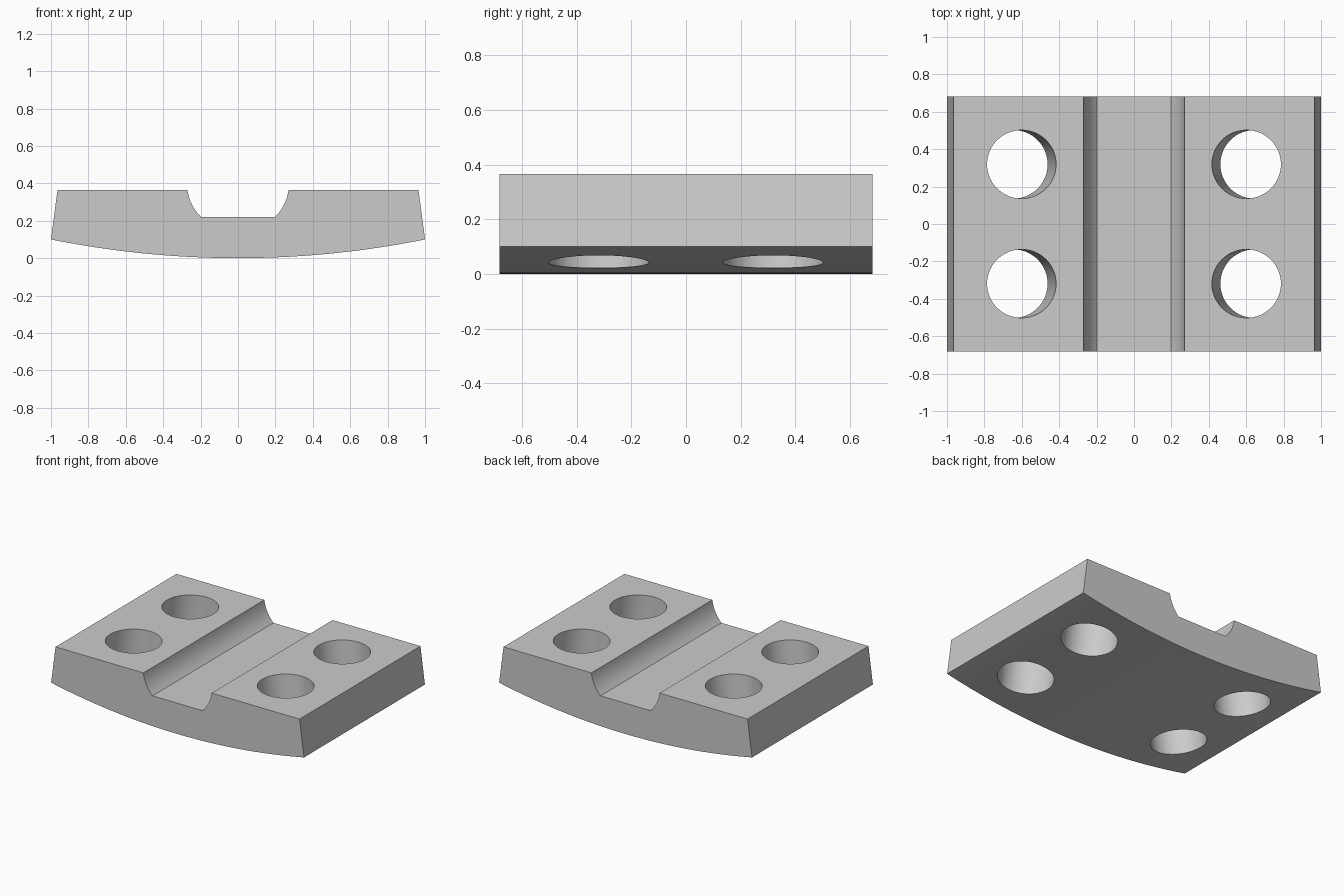
import bpy, bmesh, math
from mathutils import Vector

cube = bpy.data.objects.get("Cube")
if cube:
    bpy.data.objects.remove(cube, do_unlink=True)

HALF_DEPTH, TOP, FLOOR = 0.683, 0.365, 0.22
TILT = math.atan2(0.035, 0.265)

grey = bpy.data.materials.new("plain grey")
grey.use_nodes = True
colour = (0.6, 0.6, 0.6, 1)
grey.diffuse_color = colour
grey.node_tree.nodes["Principled BSDF"].inputs["Base Color"].default_value = colour


def arc(a, b, sweep, steps):
    """Points from a to b on an arc that turns counter-clockwise by sweep."""
    a, b = Vector(a), Vector(b)
    chord = b - a
    normal = Vector((-chord.y, chord.x))
    centre = (a + b) / 2 + normal / (2 * math.tan(sweep / 2))
    r = (a - centre).length
    start = math.atan2(a.y - centre.y, a.x - centre.x)
    return [(centre.x + r * math.cos(start + sweep * i / steps),
             centre.y + r * math.sin(start + sweep * i / steps))
            for i in range(steps + 1)]


# Profile: curved underside, sloping ends, hollow-sided channel on top
underside = arc((-1, 0.1), (1, 0.1), 4 * math.atan(0.1), 40)
left_wall = arc((-0.27, TOP), (-0.198, FLOOR), math.radians(38), 12)
right_wall = [(-x, z) for x, z in reversed(left_wall)]
# travelling right to left, the channel is entered from the right
profile = underside + [(0.965, TOP)] + right_wall[::-1] + left_wall[::-1] + [(-0.965, TOP)]

# Block extruded along y
bm = bmesh.new()
face = bm.faces.new([bm.verts.new((x, -HALF_DEPTH, z)) for x, z in profile])
ext = bmesh.ops.extrude_face_region(bm, geom=[face])
verts = [g for g in ext["geom"] if isinstance(g, bmesh.types.BMVert)]
bmesh.ops.translate(bm, verts=verts, vec=(0, 2 * HALF_DEPTH, 0))
bmesh.ops.recalc_face_normals(bm, faces=bm.faces)
mesh = bpy.data.meshes.new("curved_block")
bm.to_mesh(mesh)
bm.free()
block = bpy.data.objects.new("curved_block", mesh)
bpy.context.collection.objects.link(block)
mesh.materials.append(grey)

# Four bolt holes, leaning outward toward the underside
for side in (-1, 1):
    for y in (-0.319, 0.319):
        bpy.ops.mesh.primitive_cylinder_add(
            vertices=64, radius=0.183, depth=1.2,
            location=(side * 0.601, y, TOP), rotation=(0, -side * TILT, 0))
        cutter = bpy.context.object
        cutter.name = "hole_cutter"
        cutter.data.materials.append(grey)
        cutter.hide_render = True
        cut = block.modifiers.new("bolt_hole", 'BOOLEAN')
        cut.operation = 'DIFFERENCE'
        cut.solver = 'EXACT'
        cut.object = cutter
        bpy.context.view_layer.objects.active = block
        bpy.ops.object.modifier_apply(modifier=cut.name)
        bpy.data.objects.remove(cutter, do_unlink=True)

# Smooth curved walls, sharp edges kept
bpy.ops.object.select_all(action='DESELECT')
block.select_set(True)
bpy.context.view_layer.objects.active = block
bpy.ops.object.shade_smooth_by_angle(angle=math.radians(25))
